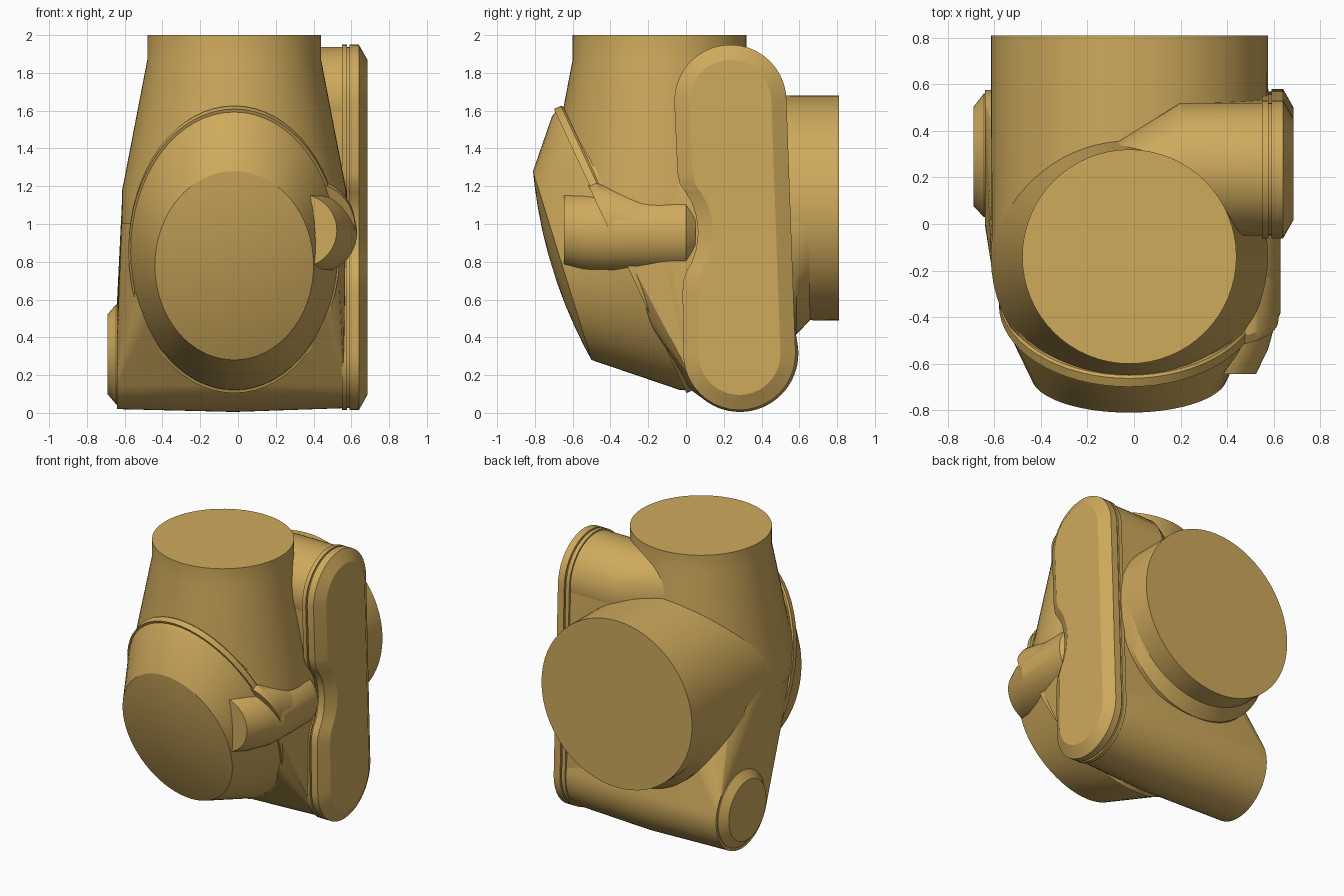
import bpy, bmesh, math
from mathutils import Vector as V

if "Cube" in bpy.data.objects:
    bpy.data.objects.remove(bpy.data.objects["Cube"])

tan = bpy.data.materials.new("tan_paint")
tan.diffuse_color = (0.62, 0.40, 0.108, 1)
tan.use_nodes = True
tan.node_tree.nodes["Principled BSDF"].inputs["Base Color"].default_value = tan.diffuse_color
X, Y, Z = V((1, 0, 0)), V((0, 1, 0)), V((0, 0, 1))


def ring(c, a, b, n=64):
    """Ellipse of points about c with half-axis vectors a and b."""
    c, a, b = V(c), V(a), V(b)
    return [c + a * math.cos(2 * math.pi * i / n) + b * math.sin(2 * math.pi * i / n)
            for i in range(n)]


def finish(name, bm, angle=28):
    bmesh.ops.recalc_face_normals(bm, faces=bm.faces[:])
    me = bpy.data.meshes.new(name)
    bm.to_mesh(me)
    bm.free()
    me.materials.append(tan)
    ob = bpy.data.objects.new(name, me)
    bpy.context.collection.objects.link(ob)
    bpy.ops.object.select_all(action='DESELECT')
    ob.select_set(True)
    bpy.context.view_layer.objects.active = ob
    bpy.ops.object.shade_smooth_by_angle(angle=math.radians(angle))
    return ob


def loft(name, rings, angle=28):
    """Skin a list of equal-length rings and cap both ends."""
    bm = bmesh.new()
    rows = [[bm.verts.new(p) for p in r] for r in rings]
    n = len(rows[0])
    for r, s in zip(rows, rows[1:]):
        for i in range(n):
            bm.faces.new((r[i], r[(i + 1) % n], s[(i + 1) % n], s[i]))
    bm.faces.new(rows[0])
    bm.faces.new(rows[-1])
    return finish(name, bm, angle)


def hull(name, rings):
    """Wrap rings in a convex skin."""
    bm = bmesh.new()
    for r in rings:
        for p in r:
            bm.verts.new(p)
    res = bmesh.ops.convex_hull(bm, input=bm.verts[:])
    junk = {e for e in res["geom_interior"] + res["geom_unused"]
            if isinstance(e, bmesh.types.BMVert)}
    bmesh.ops.delete(bm, geom=list(junk), context='VERTS')
    return finish(name, bm)


CX = -0.02
# tilted front plane: up direction and outward normal
up = V((0, -0.4229, 0.906))
out = V((0, -0.906, -0.4229))
mid = V((CX, -0.33, 0.865))


def zring(z, r):
    return ring((CX, -0.14, z), X * r, Y * r)


def xring(x, y, z, r):
    return ring((x, y, z), Y * r, Z * r)


def yring(x, y, z, r):
    return ring((x, y, z), X * r, Z * r)


# upright neck with conical shoulder
loft("neck", [zring(1.0, 0.595), zring(1.17, 0.595), zring(1.87, 0.46), zring(2.0, 0.46)], 15)

# central housing wrapping front flange, shoulder and lower barrel
hull("housing", [zring(1.17, 0.592), ring(mid, X * 0.545, up * 0.81),
                 xring(-0.64, 0.285, 0.31, 0.29), xring(CX, 0.285, 0.315, 0.31),
                 xring(0.56, 0.285, 0.31, 0.285)])

# rear round joint with its dropped collar
loft("rear_joint", [yring(CX, -0.14, 1.085, 0.592), yring(CX, 0.81, 1.085, 0.595)])
loft("rear_collar", [yring(CX, 0.2, 1.0, 0.59), yring(CX, 0.585, 1.005, 0.59),
                     yring(CX, 0.66, 1.085, 0.59)])

# front flange and tapered oval cover with a shallow dome
loft("front_flange", [ring(mid - out * 0.03, X * 0.55, up * 0.82),
                      ring(mid - out * 0.02, X * 0.56, up * 0.83),
                      ring(mid + out * 0.02, X * 0.56, up * 0.83)])
face_c, face_up = V((CX, -0.655, 0.78)), V((0, -0.155, 0.5))
face_out = V((0, -0.955, -0.296))
cover = [ring(mid + out * 0.015, X * 0.55, up * 0.815),
         ring(mid + out * 0.045, X * 0.54, up * 0.80)]
for k in (1, 0.85, 0.65, 0.4, 0.15):
    cover.append(ring(face_c + face_out * 0.055 * (1 - k * k), X * 0.42 * k, face_up * k))
loft("front_cover", cover, 22)

# small side motor with end chamfer and tilted collar
loft("side_motor", [yring(x, y, z, r) for x, y, z, r in (
    (0.33, -0.645, 0.965, 0.193), (0.365, -0.54, 0.957, 0.21), (0.385, -0.45, 0.955, 0.215),
    (0.415, -0.38, 0.955, 0.215), (0.415, 0.0, 0.955, 0.215), (0.41, 0.05, 0.955, 0.17))], 22)
collar_c = V((0.385, -0.395, 0.99))
hull("motor_collar", [ring(collar_c + out * 0.02, X * 0.235, up * 0.26),
                      ring(collar_c - out * 0.02, X * 0.235, up * 0.26),
                      yring(0.412, -0.22, 0.955, 0.216)])

# left end cap
loft("left_cap", [xring(-0.6, 0.295, 0.31, 0.265), xring(-0.645, 0.295, 0.31, 0.265),
                  xring(-0.69, 0.29, 0.31, 0.212)])


# notched slot-shaped side cover
def slot(x, d):
    pts, r, n = [], 0.297 - d, 20
    for i in range(n + 1):
        a = math.pi * i / n
        pts.append(V((x, 0.235 + r * math.cos(a), 1.652 + r * math.sin(a))))
    for y, z in ((-0.045, 1.27), (-0.032, 1.21), (0.0, 1.165), (0.032, 1.11), (0.055, 1.04),
                 (0.064, 0.955), (0.055, 0.87), (0.032, 0.8), (0.003, 0.75), (-0.014, 0.7),
                 (-0.018, 0.64)):
        pts.append(V((x, y + d, z)))
    for i in range(n + 1):
        a = math.pi * (1 + i / n)
        pts.append(V((x, 0.283 + r * math.cos(a), 0.312 + r * math.sin(a))))
    return pts


loft("side_cover", [slot(x, d) for x, d in (
    (0.2, 0.015), (0.55, 0.015), (0.55, 0), (0.578, 0), (0.578, 0.012), (0.59, 0.012),
    (0.59, 0), (0.64, 0), (0.685, 0.08))])

# upper side boss blending towards the neck
loft("upper_boss", [xring(-0.1, 0.05, 1.65, 0.285), xring(0.2, 0.235, 1.652, 0.285),
                    xring(0.55, 0.235, 1.652, 0.285)])
